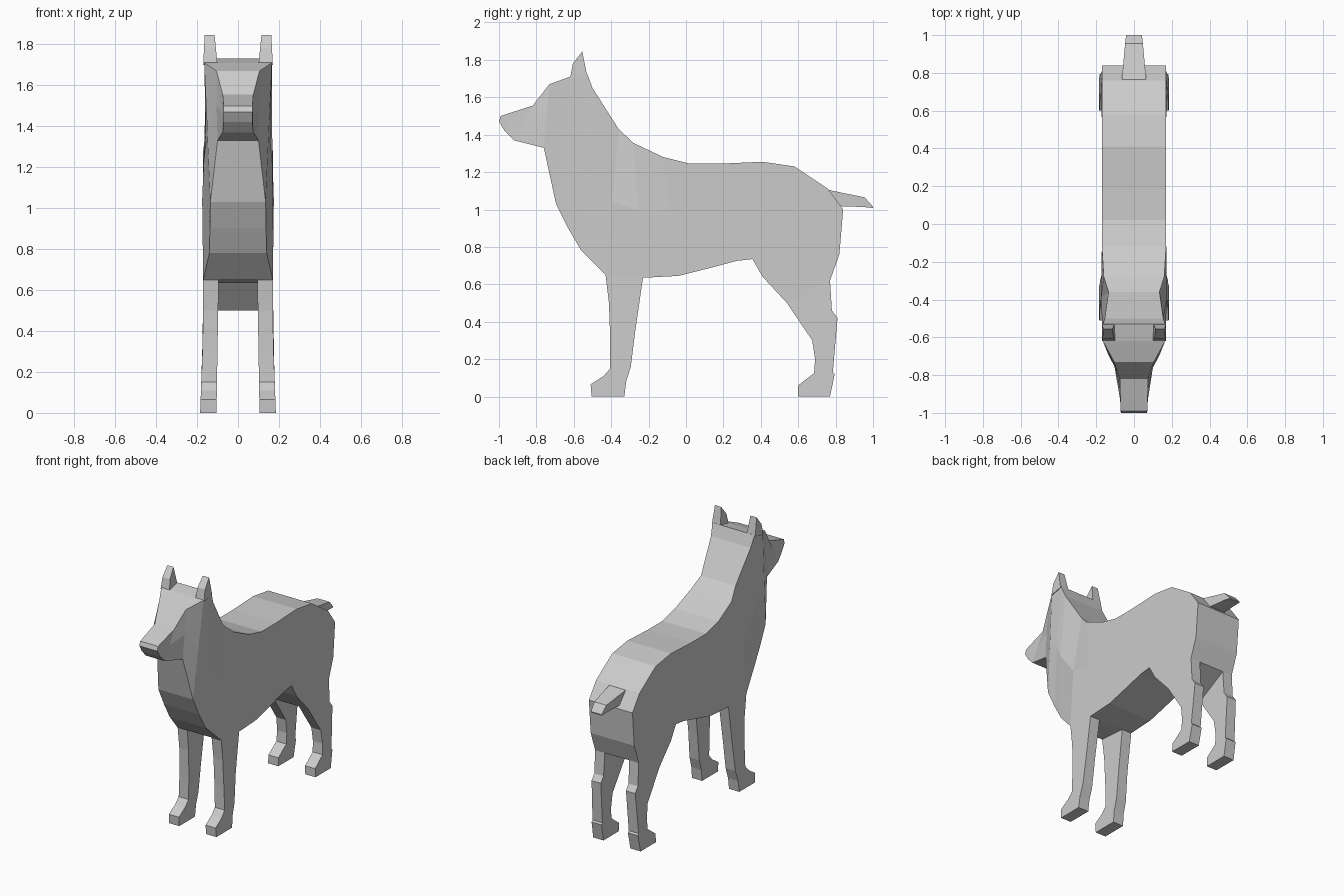
import bpy, bmesh

grey = bpy.data.materials.new("light_grey")
grey.diffuse_color = (0.6, 0.6, 0.6, 1)


def make(name, rings):
    """Skin a closed solid over rings of equal point count."""
    bm = bmesh.new()
    rows = [[bm.verts.new(p) for p in r] for r in rings]
    n = len(rows[0])
    for a, b in zip(rows, rows[1:]):
        for i in range(n):
            j = (i + 1) % n
            bm.faces.new((a[i], a[j], b[j], b[i]))
    bm.faces.new(rows[0])
    bm.faces.new(rows[-1])
    bmesh.ops.recalc_face_normals(bm, faces=bm.faces)
    me = bpy.data.meshes.new(name)
    bm.to_mesh(me)
    bm.free()
    me.materials.append(grey)
    ob = bpy.data.objects.new(name, me)
    bpy.context.collection.objects.link(ob)
    return ob


def slab_pair(name, profile, inner, outer):
    """Side profile (y, z) given thickness in x, made on both sides."""
    for side, s in (("left", 1), ("right", -1)):
        make(f"{name}_{side}", [[(s * w(z), y, z) for y, z in profile]
                                for w in (inner, outer)])


# Head, neck and torso: upper edge (y, z, half width), lower edge, middle half width
stations = [
    ((-0.99, 1.50, .07), (-1.00, 1.47, .07), .07),
    ((-0.93, 1.52, .072), (-0.97, 1.42, .07), .072),
    ((-0.82, 1.555, .075), (-0.92, 1.37, .075), .075),
    ((-0.73, 1.67, .105), (-0.76, 1.33, .10), .105),
    ((-0.62, 1.71, .165), (-0.695, 1.03, .135), .15),
    ((-0.53, 1.73, .165), (-0.63, 0.90, .137), .157),
    ((-0.50, 1.65, .155), (-0.56, 0.78, .14), .168),
    ((-0.36, 1.43, .135), (-0.43, 0.65, .17), .175),
    ((-0.28, 1.355, .16), (-0.23, 0.635, .17), .172),
    ((-0.12, 1.28, .17), (-0.04, 0.645, .17), .17),
    ((0.02, 1.245, .17), (0.12, 0.685, .17), .17),
    ((0.18, 1.245, .17), (0.27, 0.725, .17), .17),
    ((0.41, 1.255, .17), (0.355, 0.735, .17), .17),
    ((0.58, 1.23, .17), (0.41, 0.64, .17), .17),
    ((0.76, 1.11, .17), (0.54, 0.50, .17), .17),
    ((0.84, 1.00, .17), (0.655, 0.56, .17), .17),
    ((0.82, 0.76, .17), (0.77, 0.62, .17), .17),
]
rings = []
for (yt, zt, wt), (yb, zb, wb), wm in stations:
    ym, zm = (yt + yb) / 2, (zt + zb) / 2
    rings.append([(wt, yt, zt), (wm, ym, zm), (wb, yb, zb),
                  (-wb, yb, zb), (-wm, ym, zm), (-wt, yt, zt)])
make("head_and_body", rings)


# Legs widen slightly towards the paws
def leg_inner(z):
    return 0.095 + 0.01 * max(0, 1 - z / 0.62)


def leg_outer(z):
    return 0.17 + 0.015 * max(0, 1 - z / 0.4)


slab_pair("front_leg", [
    (-.43, .65), (-.412, .5), (-.405, .3), (-.405, .15), (-.44, .11),
    (-.51, .065), (-.505, 0), (-.33, 0), (-.32, .08), (-.295, .16),
    (-.27, .36), (-.23, .635)], leg_inner, leg_outer)
slab_pair("hind_leg", [
    (.54, .5), (.675, .3), (.69, .2), (.685, .125), (.6, .06), (.6, 0),
    (.77, 0), (.795, .12), (.785, .13), (.81, .42), (.78, .46),
    (.77, .62)], leg_inner, leg_outer)

# Ears
slab_pair("ear", [(-.62, 1.70), (-.605, 1.78), (-.555, 1.845), (-.53, 1.72)],
          lambda z: 0.10 + 0.1 * (z - 1.7), lambda z: 0.17 - 0.05 * (z - 1.7))

# Tail: flat tapering wedge
tail = [(.76, 1.105, 1.02, .065), (.955, 1.065, 1.013, .047), (1.0, 1.015, 1.008, .042)]
make("tail", [[(w, y, t), (w, y, b), (-w, y, b), (-w, y, t)] for y, t, b, w in tail])
